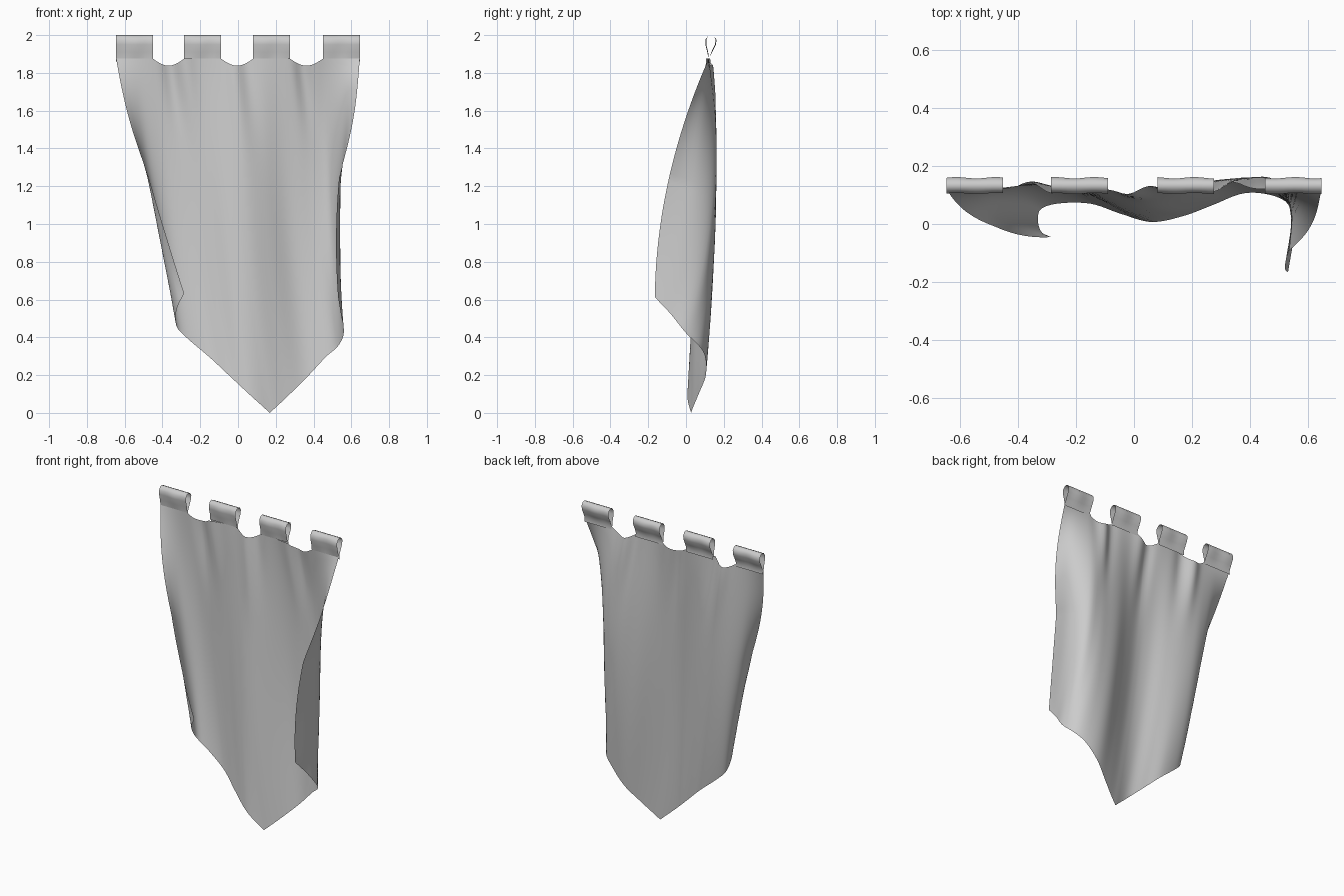
import bpy, math

if "Cube" in bpy.data.objects:
    bpy.data.objects.remove(bpy.data.objects["Cube"])

# Fold stations: (u across the cloth, x/y halfway down, x/y along the pointed hem)
STATIONS = [
    (-.645, -.475, -.010, -.285, -.045),
    (-.580, -.474, .040, -.318, -.028),
    (-.520, -.455, .085, -.330, .008),
    (-.460, -.410, .115, -.322, .050),
    (-.400, -.350, .128, -.265, .070),
    (-.300, -.250, .122, -.150, .070),
    (-.200, -.150, .097, -.045, .035),
    (-.100, -.050, .062, .060, .007),
    (0.000, .050, .055, .168, .027),
    (.100, .150, .092, .270, .065),
    (.210, .260, .143, .375, .105),
    (.317, .360, .157, .470, .100),
    (.370, .415, .158, .528, .072),
    (.445, .490, .145, .560, .000),
    (.550, .541, .050, .545, -.080),
    (.645, .535, -.090, .530, -.165),
]
BREAKS = [-.645, -.45, -.285, -.09, .08, .275, .45, .645]  # loop, gap, loop, ...
SUB, ROWS = 10, 56


def spline(u, k):
    """Smooth interpolation of station column k at u."""
    n = len(STATIONS)
    i = max(j for j in range(n - 1) if STATIONS[j][0] <= u + 1e-9)

    def slope(j):
        a, b = STATIONS[max(j - 1, 0)], STATIONS[min(j + 1, n - 1)]
        return (b[k] - a[k]) / (b[0] - a[0])
    p, q = STATIONS[i], STATIONS[i + 1]
    h = q[0] - p[0]
    t = (u - p[0]) / h
    return ((2*t**3 - 3*t*t + 1) * p[k] + (t**3 - 2*t*t + t) * h * slope(i)
            + (3*t*t - 2*t**3) * q[k] + (t**3 - t*t) * h * slope(i + 1))


def quad(a, b, c, v):
    return a*(1 - v)*(1 - 2*v) + b*4*v*(1 - v) + c*v*(2*v - 1)


def cloth_point(u, v, z_top):
    x = quad(u, spline(u, 1), spline(u, 3), v)
    y = quad(.12, spline(u, 2), spline(u, 4), v)
    # side edges bow outwards in the upper half
    if v < .5:
        bow = .034 if u > 0 else .016
        x += math.copysign(bow, u) * (abs(u) / .645)**8 * math.sin(2 * math.pi * v)
    z_hem = abs(u) * (.98 if u < 0 else .95)
    # small slanting creases hanging from the gaps between loops
    for c, amp in ((-.36, .025), (-.28, -.016), (-.02, -.018), (.05, .012),
                   (.34, .025), (.28, -.012)):
        y += amp * math.exp(-((u - c - .15 * v) / .045)**2) * math.exp(-(v / .2)**2)
    return x, y, z_top + (z_hem - z_top) * v


def grid_object(name, rows):
    """Quad sheet through a list of equal-length point rows."""
    w = len(rows[0])
    verts = [p for r in rows for p in r]
    faces = [(r*w + c, (r+1)*w + c, (r+1)*w + c + 1, r*w + c + 1)
             for r in range(len(rows) - 1) for c in range(w - 1)]
    me = bpy.data.meshes.new(name)
    me.from_pydata(verts, [], faces)
    me.polygons.foreach_set("use_smooth", [True] * len(faces))
    ob = bpy.data.objects.new(name, me)
    bpy.context.collection.objects.link(ob)
    return ob


# Draped cloth, sagging between the loops (one column lands on the tip)
columns = []
for s in range(7):
    a, b = BREAKS[s], BREAKS[s + 1]
    for i in range(SUB + (s == 6)):
        t = i / SUB
        u = a + (b - a) * t
        sag = .037 * math.sin(math.pi * t) if s % 2 else 0
        columns.append((0.0 if abs(u) < .008 else u, 1.875 - sag))
grid_object("banner_cloth", [[cloth_point(u, r / ROWS, zt) for u, zt in columns]
                             for r in range(ROWS + 1)])

# Hanging loops: up the front, over the top, down to a stitched hem behind
LOOP = [(.12, 1.875), (.115, 1.91), (.105, 1.95), (.105, 1.976), (.117, 1.994),
        (.132, 2.0), (.147, 1.994), (.159, 1.976), (.156, 1.95), (.139, 1.915),
        (.126, 1.885), (.128, 1.86)]
for n, s in enumerate(range(0, 7, 2)):
    a, b = BREAKS[s], BREAKS[s + 1]
    rows = []
    for y, z in LOOP:
        rows.append([(a + (b - a) * i / SUB,
                      y + .0025 * math.sin(i * .9 + n) * (1.9 < z < 1.99), z)
                     for i in range(SUB + 1)])
    grid_object(f"hanging_loop_{n + 1}", rows)
